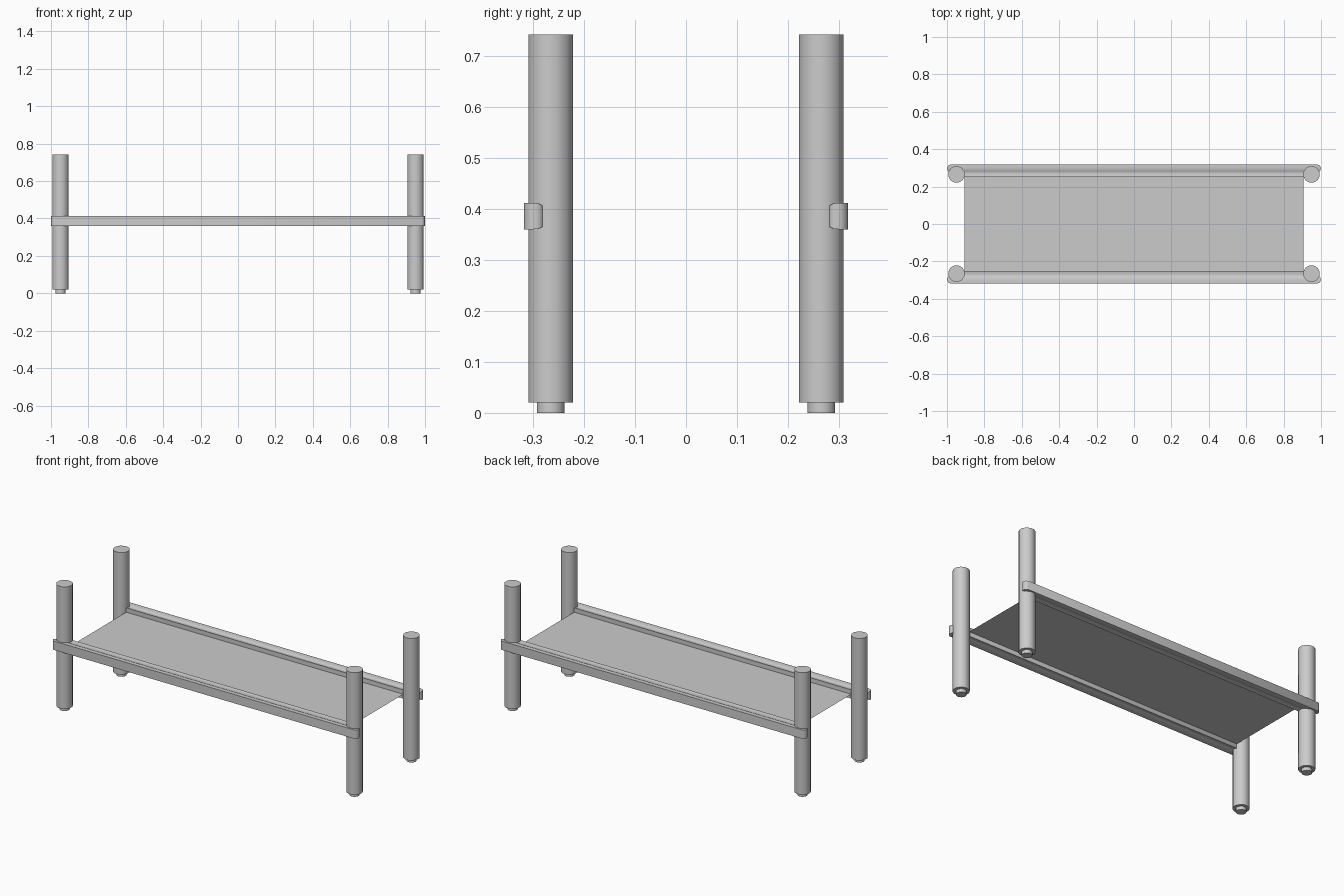
import bpy, bmesh, math

if "Cube" in bpy.data.objects:
    bpy.data.objects.remove(bpy.data.objects["Cube"])

POST_X, POST_Y = 0.949, 0.2655


def finish(name, bm, smooth=True):
    bmesh.ops.recalc_face_normals(bm, faces=bm.faces)
    me = bpy.data.meshes.new(name)
    bm.to_mesh(me)
    bm.free()
    ob = bpy.data.objects.new(name, me)
    bpy.context.collection.objects.link(ob)
    if smooth:
        bpy.ops.object.select_all(action='DESELECT')
        ob.select_set(True)
        bpy.context.view_layer.objects.active = ob
        bpy.ops.object.shade_smooth_by_angle(angle=math.radians(40))
    return ob


# Round post with a narrower foot, turned from one profile
def post(name, x, y, n=12):
    bm = bmesh.new()
    rings = []
    for r, z in [(0.028, 0), (0.028, 0.02), (0.045, 0.02), (0.045, 0.742)]:
        rings.append([bm.verts.new((x + r * math.cos(math.tau * (i + 0.5) / n),
                                    y + r * math.sin(math.tau * (i + 0.5) / n), z))
                      for i in range(n)])
    for a, b in zip(rings, rings[1:]):
        for i in range(n):
            j = (i + 1) % n
            bm.faces.new((a[i], a[j], b[j], b[i]))
    bm.faces.new(rings[0])
    bm.faces.new(rings[-1])
    finish(name, bm)


# Side rail whose ends curl around the posts: (x, outer y, inset of height)
def rail(name, side):
    half = [(0.905, 0.25, 0), (0.955, 0.268, 0.004), (0.993, 0.282, 0.005),
            (0.998, 0.290, 0.001), (0.999, 0.302, 0), (0.993, 0.312, 0),
            (0.982, 0.318, 0)]
    outline = half + [(-x, y, d) for x, y, d in reversed(half)]
    bm = bmesh.new()
    low = [bm.verts.new((x, side * y, 0.36 + d)) for x, y, d in outline]
    top = [bm.verts.new((x, side * y, 0.412 - d)) for x, y, d in outline]
    n = len(outline)
    for i in range(n):
        j = (i + 1) % n
        bm.faces.new((low[i], low[j], top[j], top[i]))
    # caps as strips between matching left and right outline points
    for ring in (low, top):
        for i in range(len(half) - 1):
            bm.faces.new((ring[i], ring[i + 1], ring[n - 2 - i], ring[n - 1 - i]))
    finish(name, bm)


for sx, xn in ((-1, "left"), (1, "right")):
    for sy, yn in ((-1, "front"), (1, "back")):
        post(f"{yn}_{xn}_post", sx * POST_X, sy * POST_Y)
rail("front_rail", -1)
rail("back_rail", 1)

# Thin fabric bed stretched between the rails
bm = bmesh.new()
bm.faces.new([bm.verts.new((x, y, 0.386)) for x, y in
              [(-0.907, -0.25), (0.907, -0.25), (0.907, 0.25), (-0.907, 0.25)]])
finish("fabric_bed", bm, smooth=False)
